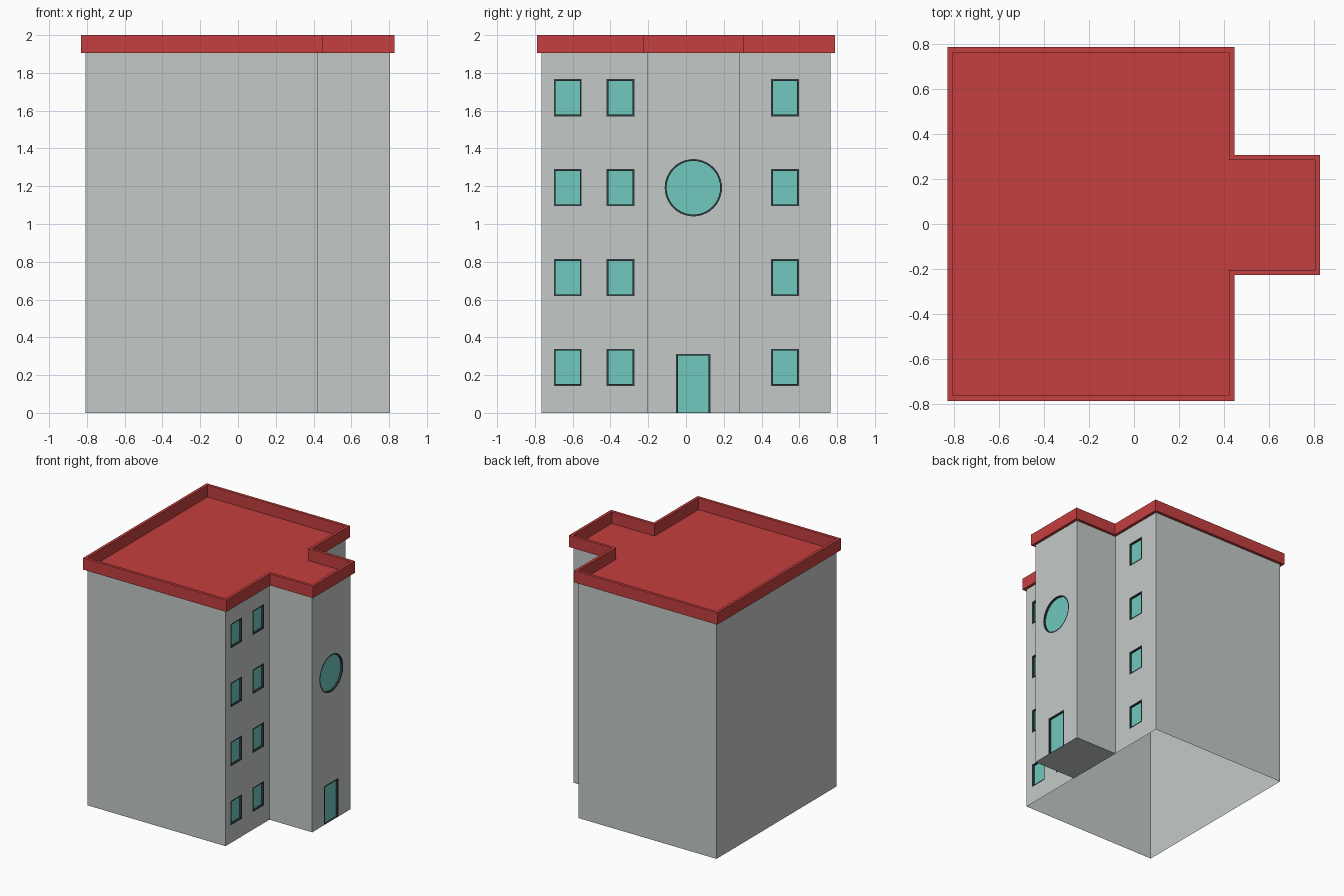
import bpy, bmesh, math
from mathutils import Vector

if "Cube" in bpy.data.objects:
    bpy.data.objects.remove(bpy.data.objects["Cube"])

X_BACK, X_FRONT, X_TOWER = -0.808, 0.424, 0.806
Y_SIDE, T0, T1 = 0.765, -0.205, 0.285      # block half width, tower y range
H, TOP = 1.905, 2.0                        # wall height, parapet top
FRAME, DEPTH = 0.010, 0.015

OUTLINE = [Vector(p) for p in (
    (X_BACK, -Y_SIDE), (X_FRONT, -Y_SIDE), (X_FRONT, T0), (X_TOWER, T0),
    (X_TOWER, T1), (X_FRONT, T1), (X_FRONT, Y_SIDE), (X_BACK, Y_SIDE))]


def material(name, rgb):
    m = bpy.data.materials.new(name)
    m.diffuse_color = (*rgb, 1)
    m.use_nodes = True
    m.node_tree.nodes["Principled BSDF"].inputs["Base Color"].default_value = m.diffuse_color
    return m


WALL = material("wall_grey", (0.55, 0.59, 0.58))
RED = material("roof_red", (0.56, 0.05, 0.05))
DARK = material("frame_dark", (0.03, 0.045, 0.045))
TEAL = material("glass_teal", (0.16, 0.58, 0.52))


def finish(name, bm, *mats):
    me = bpy.data.meshes.new(name)
    bm.to_mesh(me)
    bm.free()
    for m in mats:
        me.materials.append(m)
    ob = bpy.data.objects.new(name, me)
    bpy.context.collection.objects.link(ob)
    return ob


def rect(y0, y1, z0, z1):
    return [(y0, z0), (y1, z0), (y1, z1), (y0, z1)]


def circle(y, z, r, n=40):
    return [(y + r * math.cos(2 * math.pi * i / n),
             z + r * math.sin(2 * math.pi * i / n)) for i in range(n)]


def bridge(bm, a, b, mat=0):
    for i in range(len(a)):
        j = (i + 1) % len(a)
        bm.faces.new((a[i], a[j], b[j], b[i])).material_index = mat


def opening(name, x, outer, inner):
    """Dark flush frame, dark reveal and recessed teal pane."""
    bm = bmesh.new()
    loops = [[bm.verts.new((px, y, z)) for y, z in pts]
             for px, pts in ((x, outer), (x, inner), (x - DEPTH, inner))]
    bridge(bm, loops[0], loops[1])
    bridge(bm, loops[1], loops[2])
    bm.faces.new(loops[2]).material_index = 1
    finish(name, bm, DARK, TEAL)


def pierced_wall(bm, x, border, holes):
    """Flat wall facing +x with holes for the openings."""
    edges = []
    for pts in [border] + holes:
        vs = [bm.verts.new((x, y, z)) for y, z in pts]
        edges += [bm.edges.new((vs[i - 1], vs[i])) for i in range(len(vs))]
    bmesh.ops.triangle_fill(bm, edges=edges, use_beauty=True, normal=(1, 0, 0))


# Windows: three columns by four floors
columns = [(-0.700, -0.552), (-0.420, -0.272), (0.450, 0.598)]
holes_left, holes_right = [], []
for c, (y0, y1) in enumerate(columns):
    for f in range(4):
        z0 = 0.142 + 0.476 * f
        z1 = z0 + 0.197
        hole = rect(y0, y1, z0, z1)
        (holes_left if y1 < 0 else holes_right).append(hole)
        opening(f"window_{c + 1}_{f + 1}", X_FRONT, hole,
                rect(y0 + FRAME, y1 - FRAME, z0 + FRAME, z1 - FRAME))

# Round window and door on the tower
round_hole = circle(0.039, 1.192, 0.152)
opening("round_window", X_TOWER, round_hole, circle(0.039, 1.192, 0.152 - FRAME))
D0, D1, DZ = -0.052, 0.130, 0.313
opening("door", X_TOWER, rect(D0, D1, 0, DZ),
        rect(D0 + FRAME, D1 - FRAME, 0.001, DZ - FRAME))

# Walls: plain sides, pierced fronts, tower underside; main block open below
bm = bmesh.new()
for i in (0, 2, 4, 6, 7):
    a, b = OUTLINE[i], OUTLINE[(i + 1) % 8]
    bm.faces.new([bm.verts.new(p) for p in (
        (*a, 0), (*b, 0), (*b, H), (*a, H))])
pierced_wall(bm, X_FRONT, rect(-Y_SIDE, T0, 0, H), holes_left)
pierced_wall(bm, X_FRONT, rect(T1, Y_SIDE, 0, H), holes_right)
pierced_wall(bm, X_TOWER, [(T0, 0), (D0, 0), (D0, DZ), (D1, DZ), (D1, 0),
                           (T1, 0), (T1, H), (T0, H)], [round_hole])
bm.faces.new([bm.verts.new((x, y, 0)) for x, y in (
    (X_FRONT, T0), (X_FRONT, T1), (X_TOWER, T1), (X_TOWER, T0))])
bm.normal_update()
bmesh.ops.reverse_faces(bm, faces=[
    f for f in bm.faces if f.normal.x < -0.5 and f.calc_center_median().x > 0])
bmesh.ops.remove_doubles(bm, verts=bm.verts, dist=1e-5)
finish("walls", bm, WALL)

# Roof: flat deck with an overhanging parapet
def offset(pts, d):
    out = []
    for i, p in enumerate(pts):
        e0 = (p - pts[i - 1]).normalized()
        e1 = (pts[(i + 1) % len(pts)] - p).normalized()
        out.append(p + d * Vector((e0.y + e1.y, -e0.x - e1.x)))
    return out


bm = bmesh.new()
wide = offset(OUTLINE, 0.023)
o0, o1, n1, n0 = [[bm.verts.new((*p, z)) for p in pts] for pts, z in (
    (wide, H), (wide, TOP), (OUTLINE, TOP), (OUTLINE, H))]
for a, b in ((o0, o1), (o1, n1), (n1, n0), (n0, o0)):
    bridge(bm, a, b)
bm.faces.new(n0)
finish("roof", bm, RED)
